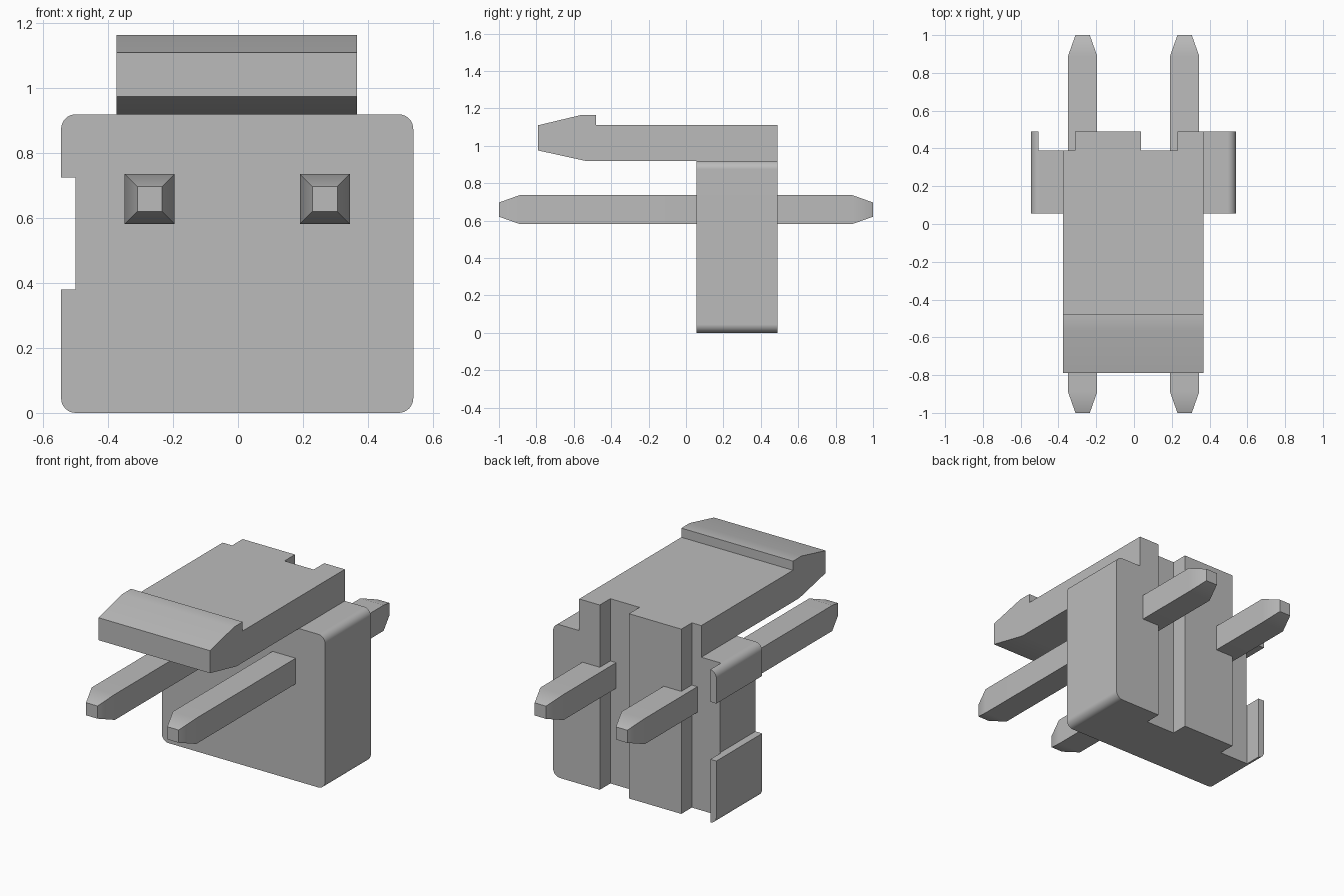
import bpy, bmesh, math

cube = bpy.data.objects.get("Cube")
if cube:
    bpy.data.objects.remove(cube, do_unlink=True)

grey = bpy.data.materials.new("light grey")
grey.use_nodes = True
COLOUR = (0.5, 0.5, 0.5, 1)
grey.diffuse_color = COLOUR
grey.node_tree.nodes["Principled BSDF"].inputs["Base Color"].default_value = COLOUR


def loft(name, rings):
    """Skin a closed solid through rings of 3D points."""
    bm = bmesh.new()
    loops = [[bm.verts.new(p) for p in ring] for ring in rings]
    n = len(loops[0])
    for a, b in zip(loops, loops[1:]):
        for i in range(n):
            j = (i + 1) % n
            bm.faces.new((a[i], a[j], b[j], b[i]))
    bm.faces.new(loops[0])
    bm.faces.new(loops[-1])
    bmesh.ops.recalc_face_normals(bm, faces=bm.faces)
    mesh = bpy.data.meshes.new(name)
    bm.to_mesh(mesh)
    bm.free()
    mesh.materials.append(grey)
    ob = bpy.data.objects.new(name, mesh)
    bpy.context.collection.objects.link(ob)
    return ob


def arc(cx, cz, start, r=0.045, steps=8):
    """Quarter circle used for the rounded housing corners."""
    return [(cx + r * math.cos(math.radians(start + 90 * i / steps)),
             cz + r * math.sin(math.radians(start + 90 * i / steps)))
            for i in range(steps + 1)]


def activate(ob):
    bpy.ops.object.select_all(action='DESELECT')
    ob.select_set(True)
    bpy.context.view_layer.objects.active = ob


BACK, GROOVE = 0.49, 0.39

# Housing: rounded outline with a notch in the -x edge
outline = (arc(0.495, 0.875, 0) + arc(-0.5, 0.875, 90)
           + [(-0.545, 0.725), (-0.50, 0.725), (-0.50, 0.38), (-0.545, 0.38)]
           + arc(-0.5, 0.045, 180) + arc(0.495, 0.045, 270))
housing = loft("housing", [[(x, y, z) for x, z in outline] for y in (0.055, BACK)])

# Locking latch: hooked arm over the top
hook = [(BACK, 0.92), (-0.54, 0.92), (-0.79, 0.975), (-0.79, 1.11),
        (-0.56, 1.165), (-0.48, 1.165), (-0.48, 1.11), (BACK, 1.11)]
latch = loft("locking_latch", [[(x, y, z) for y, z in hook] for x in (-0.375, 0.367)])

# Two vertical grooves in the back, cut through housing and latch
for x0, x1 in ((-0.505, -0.312), (0.036, 0.23)):
    square = [(x0, GROOVE), (x1, GROOVE), (x1, 0.7), (x0, 0.7)]
    cutter = loft("groove_cutter", [[(x, y, z) for x, y in square] for z in (-0.2, 1.4)])
    cutter.hide_render = True
    for ob in (housing, latch):
        mod = ob.modifiers.new("groove", 'BOOLEAN')
        mod.operation = 'DIFFERENCE'
        mod.solver = 'EXACT'
        mod.object = cutter
        activate(ob)
        bpy.ops.object.modifier_apply(modifier=mod.name)
    bpy.data.objects.remove(cutter, do_unlink=True)

# Square contact pins with tapered ends
parts = [housing, latch]
for name, cx in (("right_pin", -0.272), ("left_pin", 0.268)):
    rings = [[(cx + sx * h, y, 0.659 + sz * h)
              for sx, sz in ((-1, -1), (1, -1), (1, 1), (-1, 1))]
             for y, h in ((-1, 0.038), (-0.89, 0.077), (0.89, 0.077), (1, 0.038))]
    parts.append(loft(name, rings))

# Soft shading across shallow bends, crisp elsewhere
for ob in parts:
    activate(ob)
    bpy.ops.object.shade_smooth_by_angle(angle=math.radians(30))
    weighted = ob.modifiers.new("weighted normals", 'WEIGHTED_NORMAL')
    weighted.keep_sharp = True
